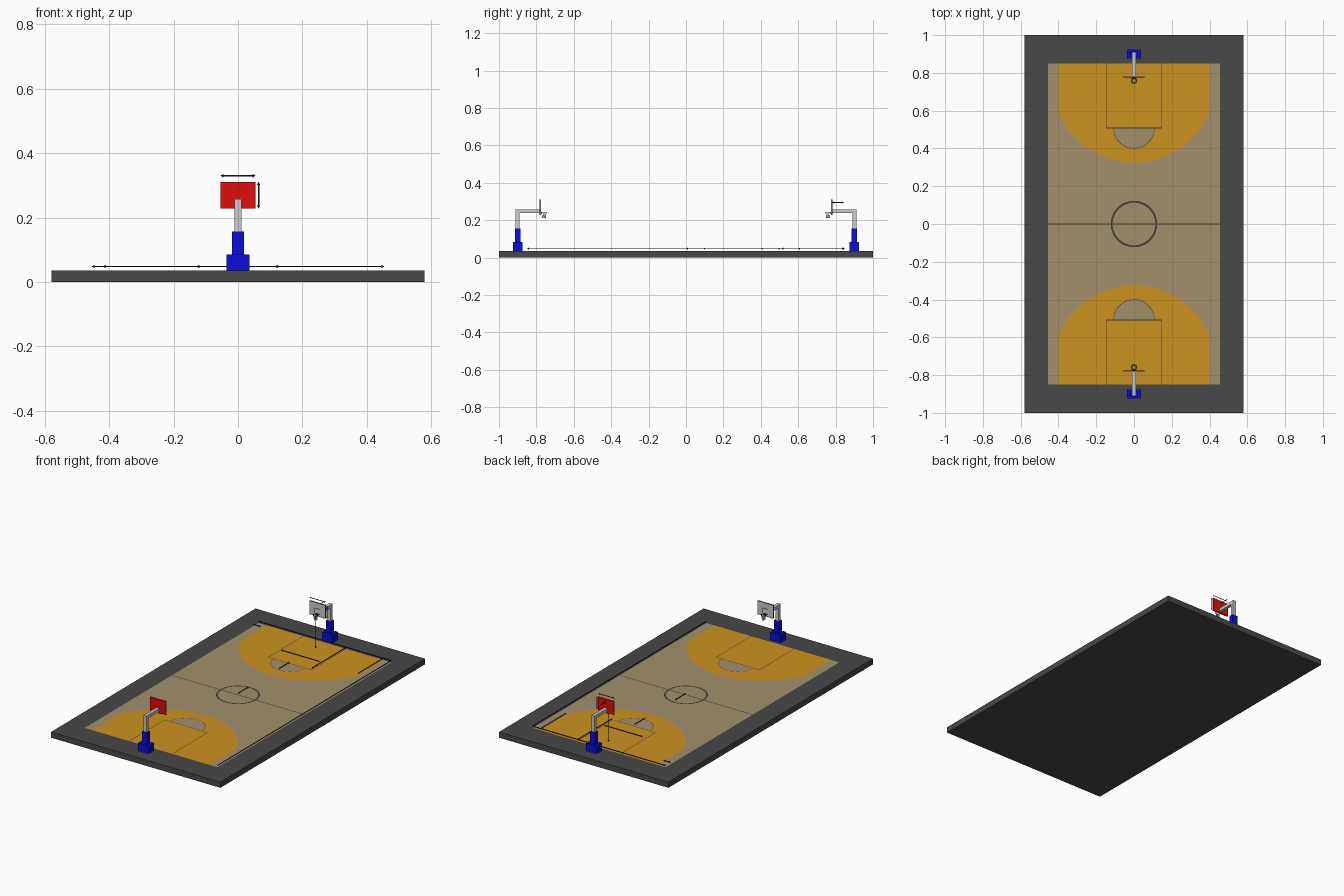
import bpy, bmesh
from math import sin, cos, pi, asin, sqrt
from mathutils import Vector

if "Cube" in bpy.data.objects:
    bpy.data.objects.remove(bpy.data.objects["Cube"])


def mat(name, r, g, b):
    m = bpy.data.materials.new(name)
    m.diffuse_color = (r, g, b, 1)
    m.use_nodes = True
    m.node_tree.nodes["Principled BSDF"].inputs["Base Color"].default_value = m.diffuse_color
    return m


DARK = mat("dark_grey", 0.065, 0.065, 0.065)
TAN = mat("tan", 0.36, 0.28, 0.155)
ORANGE = mat("orange", 0.60, 0.29, 0.014)
BLUE = mat("blue", 0.004, 0.004, 0.72)
RED = mat("red", 0.74, 0.004, 0.004)
BLACK = mat("black", 0.01, 0.01, 0.01)
LINE = mat("line_grey", 0.05, 0.05, 0.05)
TOP = 0.036


def finish(name, bm, m=None):
    me = bpy.data.meshes.new(name)
    bm.to_mesh(me)
    bm.free()
    ob = bpy.data.objects.new(name, me)
    bpy.context.collection.objects.link(ob)
    if m:
        me.materials.append(m)
    return ob


def box(name, x, y, z, m=None):
    """Box from (min, max) pairs."""
    bm = bmesh.new()
    bmesh.ops.create_cube(bm, size=1)
    for v in bm.verts:
        v.co = [a[0] + (a[1] - a[0]) * (c + 0.5) for a, c in zip((x, y, z), v.co)]
    return finish(name, bm, m)


def flat(name, pts, z, m):
    """Painted area facing up."""
    bm = bmesh.new()
    f = bm.faces.new([bm.verts.new((x, y, z)) for x, y in pts])
    f.normal_update()
    if f.normal.z < 0:
        f.normal_flip()
    return finish(name, bm, m)


def band(name, pts, width, z, m, closed=False):
    """Painted line of constant width along a path."""
    bm = bmesh.new()
    n = len(pts)
    P = [Vector((x, y, 0)) for x, y in pts]
    rows = []
    for i, p in enumerate(P):
        a = P[(i - 1) % n] if closed or i > 0 else p
        b = P[(i + 1) % n] if closed or i < n - 1 else p
        d1 = (p - a).normalized() if p != a else (b - p).normalized()
        d2 = (b - p).normalized() if p != b else d1
        t = (d1 + d2).normalized()
        side = Vector((-t.y, t.x, 0)) * (width / 2 / max(t.dot(d1), 0.3))
        rows.append([bm.verts.new(p + s * side + Vector((0, 0, z))) for s in (1, -1)])
    for i in range(n if closed else n - 1):
        a, b = rows[i], rows[(i + 1) % n]
        f = bm.faces.new((a[0], a[1], b[1], b[0]))
        f.normal_update()
        if f.normal.z < 0:
            f.normal_flip()
    return finish(name, bm, m)


def arc(r, a0, a1, n, cy=0, s=1):
    return [(r * cos(a0 + (a1 - a0) * i / n), s * (cy + r * sin(a0 + (a1 - a0) * i / n)))
            for i in range(n + 1)]


def arrow(name, start, end, across, w=0.0045):
    """Flat double-headed dimension arrow; 'across' is its width direction."""
    a, b, u = Vector(start), Vector(end), Vector(across)
    d = (b - a).normalized()
    h = min(0.010, (b - a).length / 4)
    k, t = u * 0.0055, u * (w / 2)
    pts = [a, a + d * h + k, a + d * h + t, b - d * h + t, b - d * h + k,
           b, b - d * h - k, b - d * h - t, a + d * h - t, a + d * h - k]
    bm = bmesh.new()
    bm.faces.new([bm.verts.new(p) for p in pts])
    return finish(name, bm, BLACK)


# Ground slab and playing surface
box("ground_slab", (-0.58, 0.58), (-1, 1), (0, TOP), DARK)
flat("court_floor", [(-0.455, -0.85), (0.455, -0.85), (0.455, 0.85), (-0.455, 0.85)], TOP + 0.0006, TAN)
band("halfway_line", [(-0.455, 0), (0.455, 0)], 0.006, TOP + 0.0024, LINE)
band("centre_circle", arc(0.118, 0, 2 * pi, 64)[:-1], 0.010, TOP + 0.0026, LINE, True)


def net(name, y):
    """Tapered open net of thin cords."""
    bm = bmesh.new()
    n = 10
    rings = [[bm.verts.new((r * cos(2 * pi * (i + j / 2) / n), y + r * sin(2 * pi * (i + j / 2) / n), z))
              for i in range(n)]
             for j, (r, z) in enumerate(((0.0135, 0.241), (0.011, 0.231), (0.0095, 0.221), (0.009, 0.211)))]
    for lo, hi in zip(rings, rings[1:]):
        for i in range(n):
            bm.faces.new((lo[i], lo[(i + 1) % n], hi[i]))
            bm.faces.new((lo[(i + 1) % n], hi[(i + 1) % n], hi[i]))
    ob = finish(name, bm)
    w = ob.modifiers.new("cords", 'WIREFRAME')
    w.thickness = 0.0012


for s, end in ((1, "back"), (-1, "front")):
    def yr(a, b):
        return tuple(sorted((s * a, s * b)))

    # Painted three-point area, key and free-throw half circle
    R, cy = 0.432, 0.757
    half = asin(0.40 / R)
    area = [(-0.40, s * 0.85)] + arc(R, -pi / 2 - half, -pi / 2 + half, 40, cy, s) + [(0.40, s * 0.85)]
    flat(end + "_three_point_area", area, TOP + 0.0012, ORANGE)
    bow = arc(0.108, -pi, 0, 32, 0.508, s)
    flat(end + "_free_throw_half_circle", bow, TOP + 0.0018, TAN)
    band(end + "_half_circle_line", bow, 0.003, TOP + 0.0024, LINE)
    band(end + "_key_line", [(-0.147, s * 0.85), (-0.147, s * 0.508), (0.147, s * 0.508), (0.147, s * 0.85)],
         0.004, TOP + 0.0026, LINE)

    # Stand
    box(end + "_stand_base", (-0.036, 0.036), yr(0.875, 0.925), (TOP, 0.085), BLUE)
    box(end + "_stand_padding", (-0.018, 0.018), yr(0.886, 0.914), (0.085, 0.157), BLUE)
    box(end + "_pole", (-0.011, 0.011), yr(0.889, 0.911), (0.157, 0.257))
    box(end + "_arm", (-0.010, 0.010), yr(0.784, 0.889), (0.238, 0.257))

    # Backboard with red back, grey front and dark target frame
    box(end + "_backboard_back", (-0.055, 0.055), yr(0.7805, 0.784), (0.228, 0.311), RED)
    box(end + "_backboard_front", (-0.055, 0.055), yr(0.777, 0.7805), (0.228, 0.311))

    def frame(name, hw, z0, z1, t):
        y = yr(0.7762, 0.777)
        for nm, x, z in (("left", (-hw, -hw + t), (z0 + t, z1 - t)), ("right", (hw - t, hw), (z0 + t, z1 - t)),
                         ("top", (-hw, hw), (z1 - t, z1)), ("bottom", (-hw, hw), (z0, z0 + t))):
            box(f"{end}_{name}_{nm}", x, y, z, BLACK)

    frame("board_edge", 0.055, 0.228, 0.311, 0.0015)
    frame("target", 0.019, 0.243, 0.277, 0.0025)

    # Rim and net
    box(end + "_rim_bracket", (-0.005, 0.005), yr(0.772, 0.777), (0.236, 0.244), BLACK)
    bpy.ops.mesh.primitive_torus_add(major_radius=0.0145, minor_radius=0.0014, major_segments=32,
                                     minor_segments=8, location=(0, s * 0.759, 0.242))
    rim = bpy.context.object
    rim.name = end + "_rim"
    rim.data.materials.append(BLACK)
    bpy.ops.object.shade_smooth_by_angle()
    net(end + "_net", s * 0.759)

# Dimension arrows standing on the court and around the back hoop
UP, ZA = (0, 0, 1), 0.048
arrow("court_length_arrow", (0.455, -0.85, ZA), (0.455, 0.85, ZA), UP)
arrow("court_width_arrow", (-0.455, 0.85, ZA), (0.455, 0.85, ZA), UP)
arrow("side_margin_arrow", (-0.455, 0.80, ZA), (-0.405, 0.80, ZA), UP)
arrow("corner_straight_arrow", (0.40, 0.60, ZA), (0.40, 0.845, ZA), UP)
arrow("key_length_arrow", (0.147, 0.51, ZA), (0.147, 0.845, ZA), UP)
arrow("key_width_arrow", (-0.13, 0.61, ZA), (0.13, 0.61, ZA), UP)
arrow("half_circle_radius_arrow", (0, 0.40, ZA), (0, 0.505, ZA), UP)
arrow("centre_radius_arrow", (0, 0, ZA), (0, 0.105, ZA), UP)
arrow("rim_height_arrow", (0, 0.759, 0.038), (0, 0.759, 0.240), (1, 0, 0))
arrow("board_width_arrow", (-0.055, 0.779, 0.330), (0.055, 0.779, 0.330), UP)
arrow("board_height_arrow", (0.064, 0.779, 0.228), (0.064, 0.779, 0.311), (1, 0, 0))
arrow("board_offset_arrow", (0, 0.782, 0.295), (0, 0.845, 0.295), UP)
